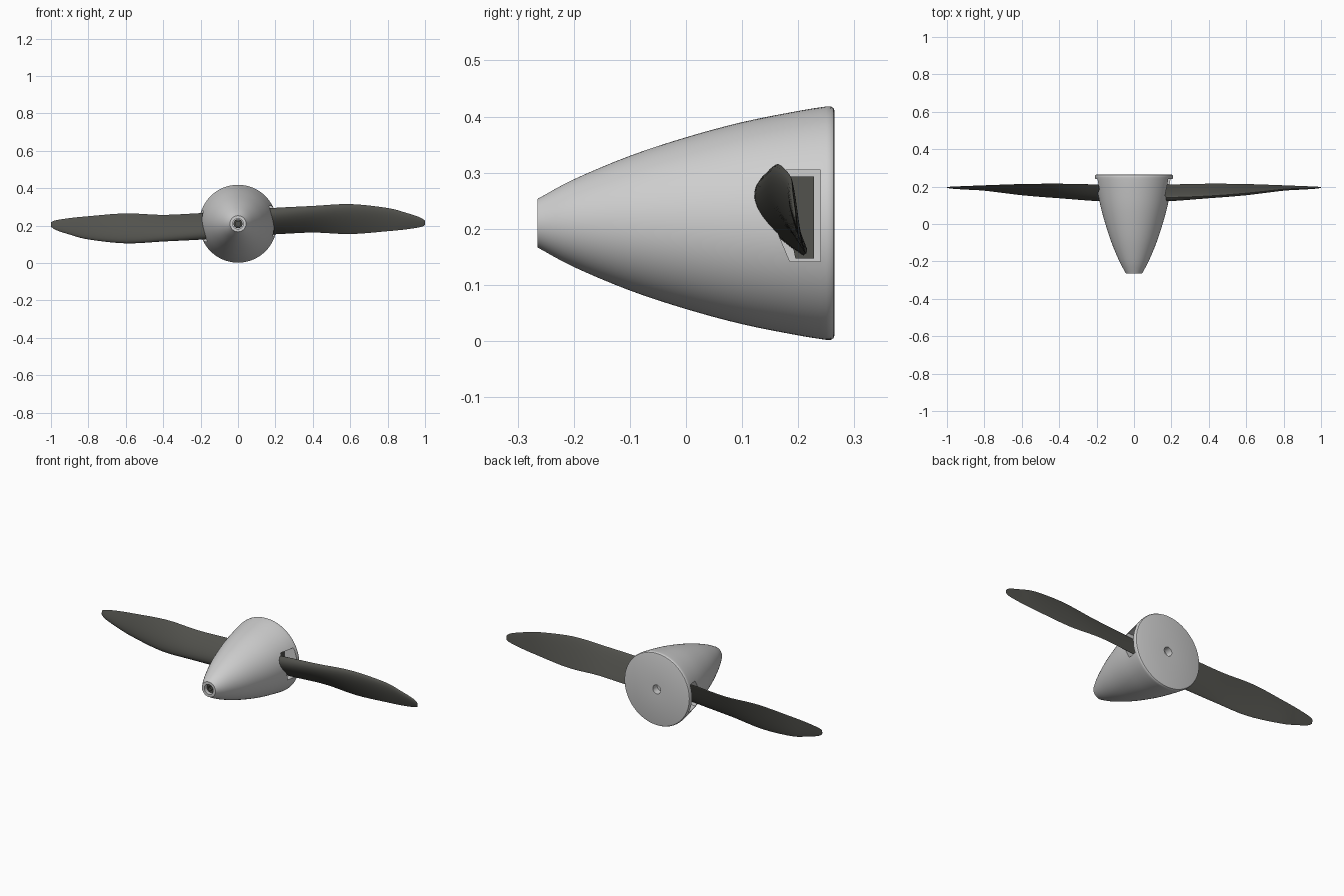
import bpy
import bmesh
import math
from mathutils import Vector, Matrix

if "Cube" in bpy.data.objects:
    bpy.data.objects.remove(bpy.data.objects["Cube"], do_unlink=True)

AXIS_Z = 0.21
AXIS = Vector((0, 0, AXIS_Z))


def material(name, rgb):
    mat = bpy.data.materials.new(name)
    mat.use_nodes = True
    colour = (*rgb, 1)
    mat.diffuse_color = colour
    mat.node_tree.nodes["Principled BSDF"].inputs["Base Color"].default_value = colour
    return mat


light_grey = material("light grey", (0.62, 0.62, 0.62))
charcoal = material("charcoal", (0.085, 0.085, 0.075))


def loft(name, rings, mat, half_turn=False):
    """Skin a list of closed rings and cap both ends."""
    bm = bmesh.new()
    loops = [[bm.verts.new(p) for p in ring] for ring in rings]
    n = len(loops[0])
    for a, b in zip(loops, loops[1:]):
        for i in range(n):
            j = (i + 1) % n
            bm.faces.new((a[i], a[j], b[j], b[i]))
    bm.faces.new(loops[0])
    bm.faces.new(loops[-1])
    if half_turn:
        bm.transform(Matrix.Rotation(math.pi, 4, "Y"))
    bm.transform(Matrix.Translation(AXIS))
    bmesh.ops.recalc_face_normals(bm, faces=bm.faces)
    mesh = bpy.data.meshes.new(name)
    bm.to_mesh(mesh)
    bm.free()
    mesh.materials.append(mat)
    obj = bpy.data.objects.new(name, mesh)
    bpy.context.collection.objects.link(obj)
    return obj


def select_only(obj):
    bpy.ops.object.select_all(action="DESELECT")
    obj.select_set(True)
    bpy.context.view_layer.objects.active = obj


def smooth(obj, degrees=35):
    select_only(obj)
    bpy.ops.object.shade_smooth_by_angle(angle=math.radians(degrees))


def lathe(name, profile, mat, sides=96):
    """Turn (y, radius) points about the shaft axis."""
    angles = [2 * math.pi * i / sides for i in range(sides)]
    rings = [[(r * math.cos(a), y, r * math.sin(a)) for a in angles]
             for y, r in profile]
    return loft(name, rings, mat)


def curve_through(points, steps):
    """Catmull-Rom samples through rows of any length."""
    pts = [Vector(p) for p in points]
    pts = [2 * pts[0] - pts[1]] + pts + [2 * pts[-1] - pts[-2]]
    out = []
    for a, b, c, d in zip(pts, pts[1:], pts[2:], pts[3:]):
        for s in range(steps):
            t = s / steps
            out.append(0.5 * (2 * b + (c - a) * t
                              + (2 * a - 5 * b + 4 * c - d) * t ** 2
                              + (3 * b - a - 3 * c + d) * t ** 3))
    return out + [pts[-2]]


# Spinner: ogive shell with a bored nose and a bored back plate
ogive = curve_through([(-0.265, 0.043), (-0.2, 0.078), (-0.1, 0.12),
                       (0, 0.153), (0.1, 0.18), (0.2, 0.2), (0.25, 0.208)], 4)
profile = [(-0.21, 0.028), (-0.265, 0.028)] + [tuple(p) for p in ogive]
profile += [(0.258, 0.208), (0.263, 0.205), (0.265, 0.199),
            (0.265, 0.025), (0.225, 0.025)]
spinner = lathe("spinner", profile, light_grey)

# Blade windows, cut into both sides of the spinner
window = [(0.15, 0.095), (0.24, 0.095), (0.24, -0.068), (0.185, -0.068), (0.135, 0.05)]
for half_turn in (False, True):
    cutter = loft("window_cutter", [[(x, y, z) for y, z in window] for x in (0.1, 0.3)],
                  light_grey, half_turn)
    cutter.hide_render = True
    cut = spinner.modifiers.new("window", "BOOLEAN")
    cut.operation = "DIFFERENCE"
    cut.solver = "EXACT"
    cut.object = cutter
    select_only(spinner)
    bpy.ops.object.modifier_apply(modifier=cut.name)
    bpy.data.objects.remove(cutter, do_unlink=True)
smooth(spinner)

# Nose bolt, recessed in the bore
bolt = lathe("nose_bolt", [(-0.2, 0.024), (-0.248, 0.024), (-0.25, 0.022),
                           (-0.25, 0.013), (-0.235, 0.013)], charcoal, 24)
smooth(bolt)

# Blade stations: (x, leading y, leading z, trailing y, trailing z), thickness apart
stations = [(0.09, 0.142, 0.075, 0.21, -0.058), (0.2, 0.142, 0.085, 0.212, -0.056),
            (0.4, 0.15, 0.095, 0.216, -0.047), (0.6, 0.165, 0.105, 0.214, -0.055),
            (0.8, 0.186, 0.084, 0.207, -0.04), (0.9, 0.19, 0.058, 0.203, -0.03),
            (0.97, 0.193, 0.035, 0.2, -0.019), (0.995, 0.195, 0.02, 0.198, -0.011),
            (1.0, 0.195, 0.012, 0.197, -0.004)]
thickness = [0.3, 0.28, 0.2, 0.15, 0.12, 0.12, 0.13, 0.13, 0.1]


def section(x, y0, z0, y1, z1, thick, half=14):
    """Airfoil ring: full front, nearly flat back."""
    lead, trail = Vector((x, y0, z0)), Vector((x, y1, z1))
    chord = trail - lead
    normal = Vector((0, chord.z, -chord.y))

    def point(u, share):
        bulge = thick * (2.97 * math.sqrt(u) - 1.26 * u - 3.52 * u ** 2
                         + 2.84 * u ** 3 - 1.0 * u ** 4)
        return lead + chord * u + normal * bulge * share

    spread = [(1 - math.cos(math.pi * i / half)) / 2 for i in range(half + 1)]
    front = [point(u, 0.85) for u in spread]
    back = [point(u, -0.15) for u in reversed(spread[1:-1])]
    return front + back


rows = curve_through([(*s, t) for s, t in zip(stations, thickness)], 5)
rings = [section(*row) for row in rows]

# Blades and their root blocks, one pair turned half way round the shaft
root = [(0.165, 0.083), (0.228, 0.083), (0.228, -0.063), (0.195, -0.063)]
for side, half_turn in (("left", False), ("right", True)):
    smooth(loft(side + "_blade", rings, charcoal, half_turn), 50)
    loft(side + "_blade_root", [[(x, y, z) for y, z in root] for x in (0.08, 0.135)],
         charcoal, half_turn)
